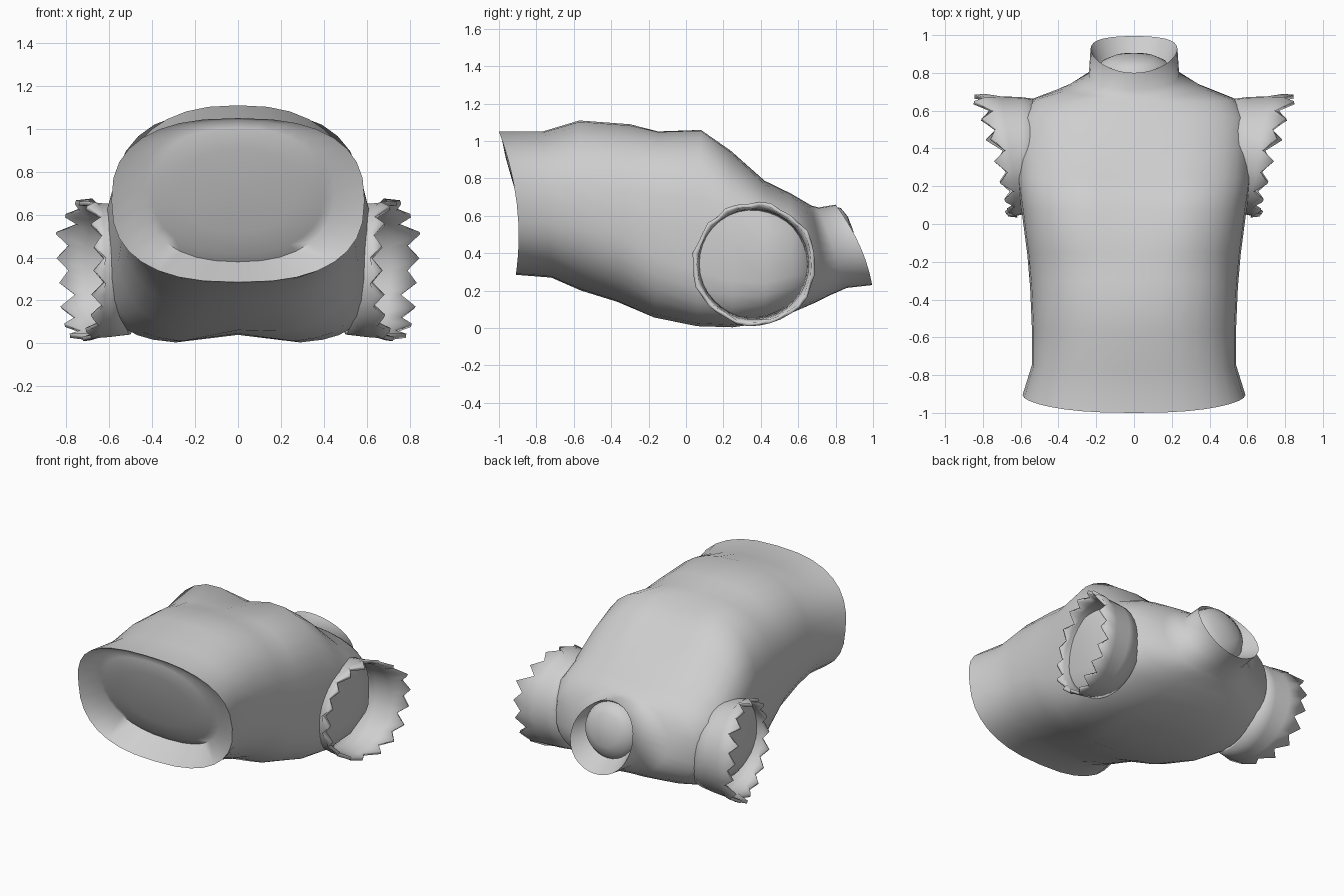
import bpy, bmesh, math, random

if "Cube" in bpy.data.objects:
    bpy.data.objects.remove(bpy.data.objects["Cube"])

random.seed(4)
SEG = 32

cloth = bpy.data.materials.new("light grey")
cloth.diffuse_color = (0.62, 0.62, 0.62, 1)
cloth.use_nodes = True
cloth.node_tree.nodes["Principled BSDF"].inputs["Base Color"].default_value = cloth.diffuse_color


def power(v, e):
    return math.copysign(abs(v) ** e, v)


def bell(v, centre, spread):
    return math.exp(-((v - centre) / spread) ** 2)


def ring(bm, y0, z0, y1, z1, width, n, bow=0.0, body=False):
    """Slanted superellipse section from a top (y0, z0) to a bottom (y1, z1)."""
    verts = []
    for i in range(SEG):
        a = 2 * math.pi * i / SEG
        m = n
        if body and math.cos(a) < 0:
            m += 1.6 * bell(y1, 0.25, 0.35)      # squarer under the arms
        x = width * power(math.sin(a), 2 / m)
        k = power(math.cos(a), 2 / m)
        f = (1 - k) / 2
        y = y0 + (y1 - y0) * f + bow * (1 - k * k)
        z = z0 + (z1 - z0) * f
        if body and k < 0:                       # chest cleft
            z += 0.045 * bell(y1, 0.15, 0.28) * bell(x, 0, 0.10)
        elif body:                               # hollow between the shoulder blades
            z += bell(y0, 0.12, 0.17) * (0.03 - 0.075 * bell(x, 0, 0.17)) * max(k, 0)
        verts.append(bm.verts.new((x, y, z)))
    return verts


def bridge(bm, a, b):
    for i in range(len(a)):
        j = (i + 1) % len(a)
        bm.faces.new((a[i], a[j], b[j], b[i]))


def plug(bm, rim, y0, z0, y1, z1, width, n, dy, dz):
    """Slanted dome behind an opening, bulging by (dy, dz)."""
    last = rim
    ym, zm, hy, hz = (y0 + y1) / 2, (z0 + z1) / 2, (y0 - y1) / 2, (z0 - z1) / 2
    for step in range(4):
        t = math.radians(step * 27)
        c, s = math.cos(t), math.sin(t)
        y, z = ym + dy * s, zm + dz * s
        new = ring(bm, y + hy * c, z + hz * c, y - hy * c, z - hz * c, width * c, n)
        bridge(bm, last, new)
        last = new
    bm.faces.new(last)


def finish(bm, name):
    bmesh.ops.recalc_face_normals(bm, faces=bm.faces)
    me = bpy.data.meshes.new(name)
    bm.to_mesh(me)
    bm.free()
    me.materials.append(cloth)
    ob = bpy.data.objects.new(name, me)
    bpy.context.collection.objects.link(ob)
    return ob


def smooth(ob, degrees):
    bpy.ops.object.select_all(action='DESELECT')
    ob.select_set(True)
    bpy.context.view_layer.objects.active = ob
    bpy.ops.object.shade_smooth_by_angle(angle=math.radians(degrees))


# Torso skin from hem to collar: top y, z, bottom y, z, half width, squareness
sections = [
    (-1.00, 1.05, -0.91, 0.285, 0.59, 2.5),
    (-0.77, 1.05, -0.72, 0.27, 0.54, 2.5),
    (-0.57, 1.11, -0.56, 0.20, 0.54, 2.4),
    (-0.30, 1.09, -0.37, 0.14, 0.55, 2.5),
    (-0.15, 1.055, -0.17, 0.05, 0.565, 2.7),
    (0.08, 1.06, 0.06, 0.005, 0.595, 2.8),
    (0.24, 0.95, 0.25, 0.00, 0.62, 2.7),
    (0.42, 0.79, 0.42, 0.025, 0.625, 2.7),
    (0.56, 0.72, 0.57, 0.08, 0.61, 2.7),
    (0.645, 0.67, 0.68, 0.13, 0.53, 2.5),
    (0.67, 0.655, 0.77, 0.175, 0.36, 2.2),
    (0.71, 0.645, 0.86, 0.215, 0.24, 2.0),
    (0.80, 0.66, 0.995, 0.23, 0.23, 2.0),
]
bm = bmesh.new()
loops = []
for i, sec in enumerate(sections):
    bow = 0.05 if i == 0 else 0.03 if i == len(sections) - 1 else 0
    loops.append(ring(bm, *sec, bow, True))
for a, b in zip(loops, loops[1:]):
    bridge(bm, a, b)
# Domed plugs that start at the top of the hem and collar and lean inward below
plug(bm, loops[0], -0.98, 1.042, -0.76, 0.38, 0.45, 2.3, -0.035, 0.0)
plug(bm, loops[-1], 0.79, 0.65, 0.86, 0.29, 0.19, 2.0, 0.075, 0.025)
smooth(finish(bm, "shirt_body"), 75)

# Sleeves: flared tubes whose slanted rim is torn into points
N = 34
CY, CZ = 0.36, 0.34
bm = bmesh.new()
tube = [[], [], [], []]
for i in range(N):
    a = 2 * math.pi * i / N
    c, s = math.cos(a), math.sin(a)
    slant = (1 + c) / 2
    reach = 0.65 + 0.165 * slant ** 1.4
    jag = (1 if i % 2 else -1) * random.uniform(0.015, 0.05) * (0.6 + 0.5 * slant)
    wobble = random.uniform(-0.01, 0.01)
    start = 0.565 - 0.06 * slant - 0.03 * abs(s)
    spots = [(start, 0.29), (0.60, 0.302),
             (0.60 + (reach - 0.60) * 0.5, 0.306),
             (reach + jag, 0.315 + 0.012 * slant + wobble)]
    for loop, (x, r) in zip(tube, spots):
        loop.append(bm.verts.new((x, CY + r * c, CZ + r * s)))
for a, b in zip(tube, tube[1:]):
    bridge(bm, a, b)
sleeve = finish(bm, "torn_sleeves")
solid = sleeve.modifiers.new("thickness", 'SOLIDIFY')
solid.thickness = 0.02
solid.offset = 0
mirror = sleeve.modifiers.new("other side", 'MIRROR')
mirror.use_axis[0] = True
smooth(sleeve, 45)
